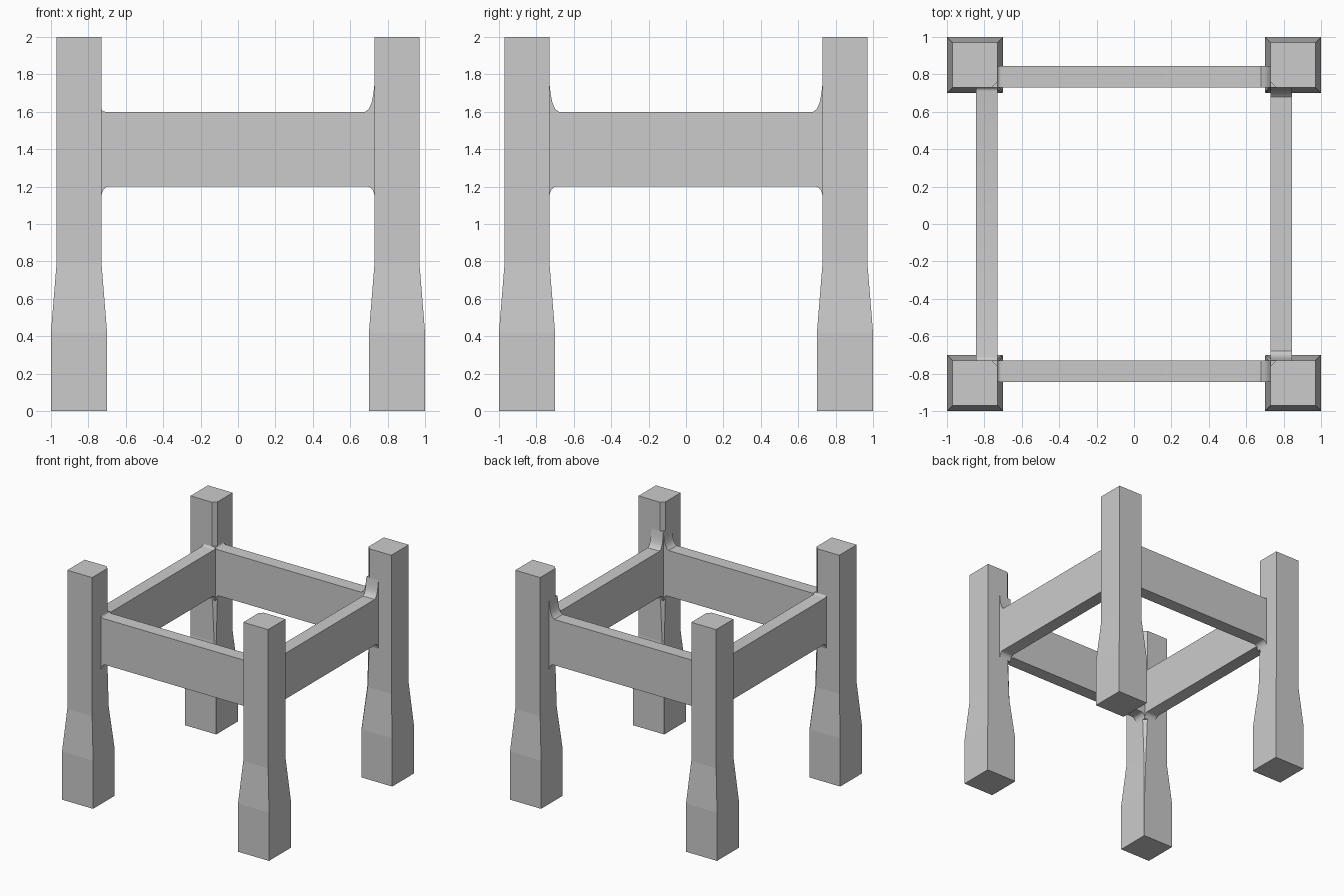
import bpy, bmesh
from mathutils import Matrix
from math import pi

if "Cube" in bpy.data.objects:
    bpy.data.objects.remove(bpy.data.objects["Cube"])


def finish(name, bm):
    bmesh.ops.recalc_face_normals(bm, faces=bm.faces[:])
    mesh = bpy.data.meshes.new(name)
    bm.to_mesh(mesh)
    bm.free()
    obj = bpy.data.objects.new(name, mesh)
    bpy.context.collection.objects.link(obj)
    return obj


# Leg: stacked square sections (z, half width, inner corner chamfer)
LEG = [(0, .15, .004), (.42, .15, .004), (.79, .12, .012),
       (1.2, .12, .03), (2.0, .12, .03)]


def leg(name, sx, sy):
    bm = bmesh.new()
    rings = []
    for z, h, c in LEG:
        pts = [(h, h), (-h, h), (-h, -h + c), (-h + c, -h), (h, -h)]
        rings.append([bm.verts.new((sx * (.85 + x), sy * (.85 + y), z))
                      for x, y in pts])
    for a, b in zip(rings, rings[1:]):
        for i in range(5):
            j = (i + 1) % 5
            bm.faces.new((a[i], a[j], b[j], b[i]))
    bm.faces.new(rings[0])
    bm.faces.new(rings[-1])
    finish(name, bm)


# Rail: side profile with flared ends, extruded to its thickness
def flare(side, width, height, z, direction):
    steps = [(1, 0), (.6, .1), (.3, .34), (.12, .65), (0, 1)]
    pts = [(side * (.73 - width * u), z + direction * height * v)
           for u, v in steps]
    return pts + [(side * .76, pts[-1][1])]


def rail(name, angle, left_tall, right_tall):
    def top(side, tall):
        w, h = (.05, .15) if tall else (.02, .015)
        return flare(side, w, h, 1.6, 1)
    profile = (top(-1, left_tall)[::-1] + top(1, right_tall)
               + flare(1, .035, .05, 1.2, -1)[::-1]
               + flare(-1, .035, .05, 1.2, -1))
    bm = bmesh.new()
    front = bm.faces.new([bm.verts.new((x, -.845, z)) for x, z in profile])
    ext = bmesh.ops.extrude_face_region(bm, geom=[front], use_keep_orig=True)
    moved = [g for g in ext["geom"] if isinstance(g, bmesh.types.BMVert)]
    bmesh.ops.translate(bm, verts=moved, vec=(0, .115, 0))
    bm.transform(Matrix.Rotation(angle, 4, 'Z'))
    obj = finish(name, bm)
    bpy.context.view_layer.objects.active = obj
    obj.select_set(True)
    bpy.ops.object.shade_smooth_by_angle(angle=.6)
    obj.select_set(False)


# Four legs
for xname, sx in (("left", -1), ("right", 1)):
    for yname, sy in (("front", -1), ("back", 1)):
        leg(f"{yname}_{xname}_leg", sx, sy)

# Four rails, with taller flares against the right legs
rail("front_rail", 0, False, True)
rail("right_rail", pi / 2, True, True)
rail("back_rail", pi, True, False)
rail("left_rail", -pi / 2, False, False)
